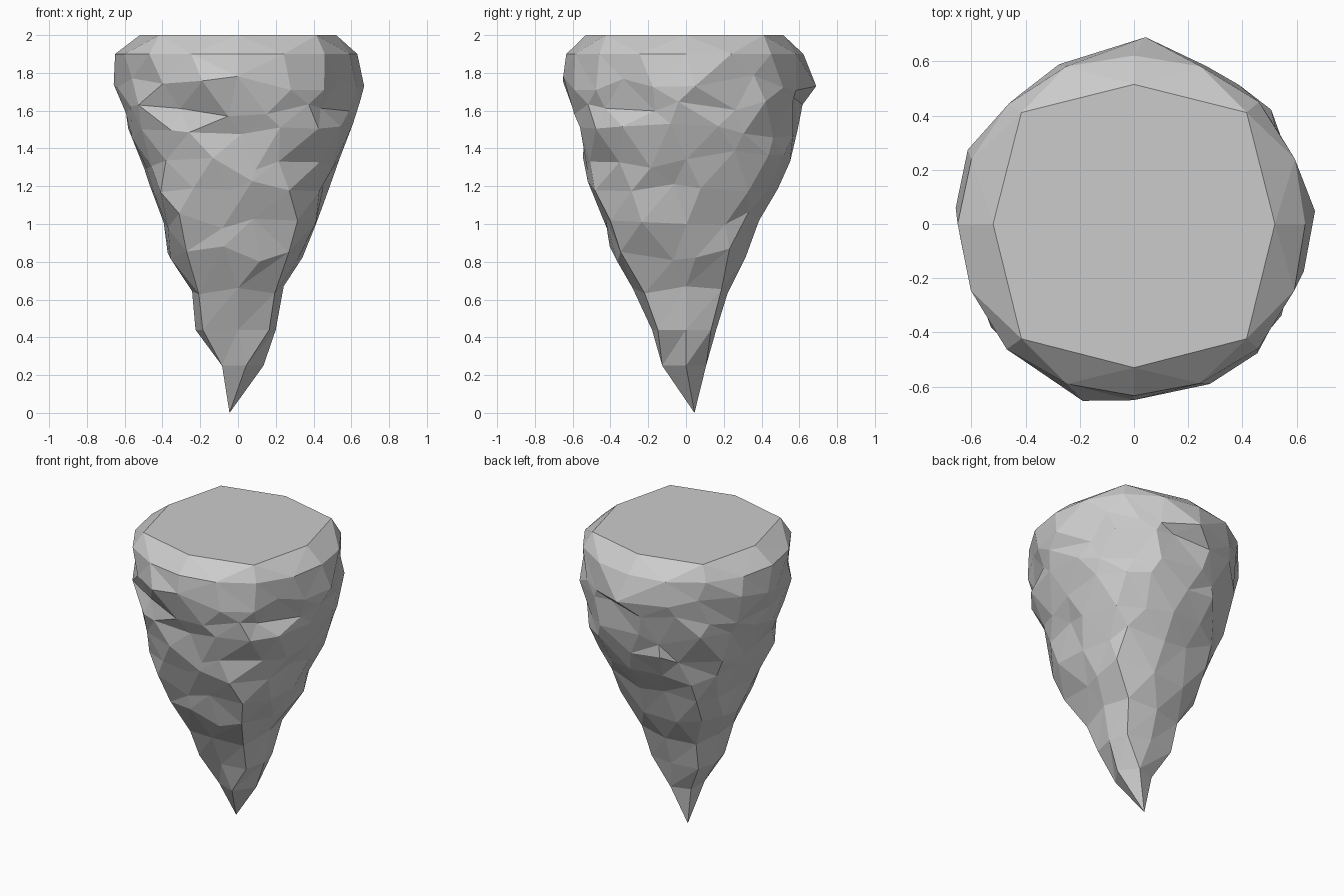
import bpy, bmesh, math, random

if "Cube" in bpy.data.objects:
    bpy.data.objects.remove(bpy.data.objects["Cube"])

random.seed(5)
TAU = 2 * math.pi

# Rings from top to tip: z, sides, x min, x max, y min, y max, roughness, corner squareness
RINGS = [
    (2.00, 8, -.52, .52, -.53, .515, 0, .13),
    (1.90, 16, -.64, .63, -.63, .615, .006, .03),
    (1.76, 18, -.64, .63, -.64, .62, .022, .03),
    (1.62, 18, -.62, .61, -.60, .60, .022, .04),
    (1.48, 18, -.58, .58, -.58, .585, .022, .06),
    (1.34, 17, -.52, .53, -.55, .55, .022, .09),
    (1.18, 16, -.46, .46, -.49, .465, .02, .14),
    (1.02, 14, -.39, .39, -.425, .38, .018, .18),
    (0.84, 12, -.355, .34, -.365, .31, .018, .18),
    (0.65, 8, -.255, .24, -.27, .225, .01, .18),
    (0.44, 8, -.225, .20, -.18, .16, .0, .17),
    (0.25, 5, -.10, .135, -.13, .11, .0, .05),
]

# Crags and hollows: angle in degrees (0 = +x, -90 = front), z, push, half angle, half height
CRAGS = [
    (-101, 1.79, .06, 12, .08), (-110, 1.62, -.03, 14, .06),
    (-90, 1.44, -.07, 10, .07), (-92, 1.34, .05, 10, .05),
    (-70, 1.16, .05, 16, .06), (-65, 1.02, -.03, 14, .06),
    (5, 1.70, .06, 8, .09), (15, 1.60, .04, 8, .06),
    (4, 1.46, -.08, 12, .07), (8, 1.33, .04, 12, .05),
    (-15, 0.98, .04, 18, .05), (-10, 0.86, -.02, 20, .05),
    (90, 1.76, .08, 7, .08), (44, 1.62, .06, 8, .08),
    (181, 1.78, .05, 12, .08), (150, 1.50, -.04, 12, .08),
    (120, 1.30, -.04, 10, .10), (225, 0.92, .03, 16, .12),
    (-45, 1.08, .03, 14, .12),
]


def crag_push(a, z):
    total = 0
    for deg, cz, push, wa, wz in CRAGS:
        d = (math.degrees(a) - deg + 180) % 360 - 180
        total += push * math.exp(-(d / wa) ** 2 - ((z - cz) / wz) ** 2)
    return total


def make_ring(bm, index, spec):
    z, n, x0, x1, y0, y1, rough, square = spec
    verts = []
    for i in range(n):
        a = TAU * (i + (.5 if index % 2 == 0 and n > 8 else 0)) / n
        if rough > .01:
            a += random.uniform(-.3, .3) * TAU / n
        c, s = math.cos(a), math.sin(a)
        rx, ry = (x1 if c > 0 else -x0), (y1 if s > 0 else -y0)
        # Squared corners
        k = 1 + square * math.sin(2 * a) ** 2
        dz = random.uniform(-2.4, 2.4) * rough if index > 1 else 0
        if rough:
            # Follow the taper when a point is shifted up or down
            slope = .45 if z < 1.5 else .15
            k += (random.uniform(-rough, rough) + crag_push(a, z + dz) + slope * dz) / ((rx + ry) / 2)
        verts.append((a, bm.verts.new((rx * c * k, ry * s * k, z + dz))))
    return verts


def stitch(bm, upper, lower):
    # Zip two rings with different side counts into triangles
    n, m = len(upper), len(lower)
    i = j = 0
    while i < n or j < m:
        ua = upper[(i + 1) % n][0] + TAU * ((i + 1) // n)
        la = lower[(j + 1) % m][0] + TAU * ((j + 1) // m)
        u, l = upper[i % n][1], lower[j % m][1]
        if j >= m or (i < n and ua <= la):
            bm.faces.new((u, l, upper[(i + 1) % n][1]))
            i += 1
        else:
            bm.faces.new((u, l, lower[(j + 1) % m][1]))
            j += 1


# Hanging rock: flat octagonal top, chipped rim, craggy taper
bm = bmesh.new()
rings = [make_ring(bm, i, spec) for i, spec in enumerate(RINGS)]
bm.faces.new([v for _, v in rings[0]])
for upper, lower in zip(rings, rings[1:]):
    stitch(bm, upper, lower)

# Pointed tip
tip = bm.verts.new((-.045, .045, 0))
last = [v for _, v in rings[-1]]
for i, v in enumerate(last):
    bm.faces.new((v, tip, last[(i + 1) % len(last)]))

bmesh.ops.recalc_face_normals(bm, faces=bm.faces)
mesh = bpy.data.meshes.new("hanging_rock")
bm.to_mesh(mesh)
bm.free()
rock = bpy.data.objects.new("hanging_rock", mesh)
bpy.context.collection.objects.link(rock)
